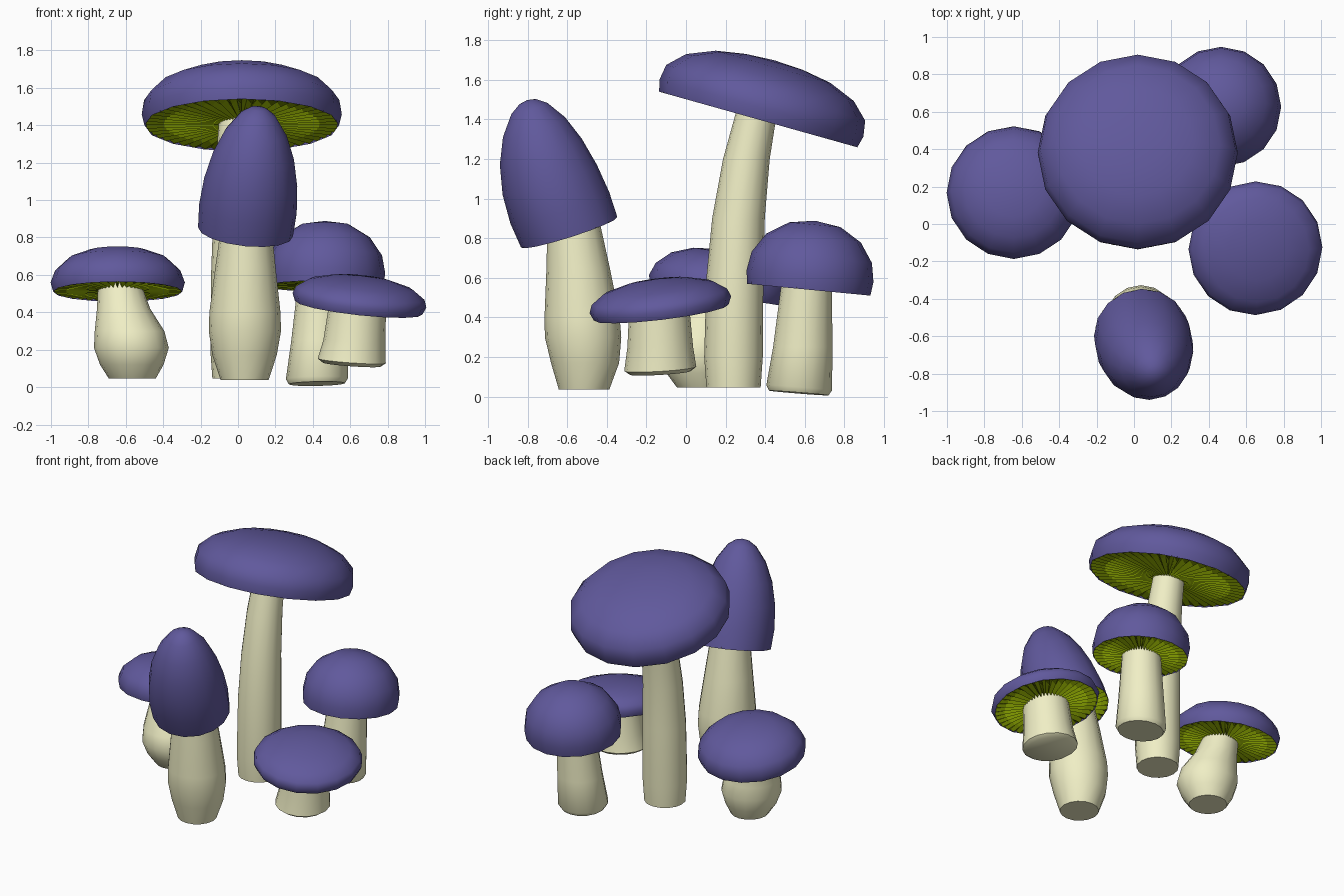
import bpy, bmesh, math
from mathutils import Vector

if "Cube" in bpy.data.objects:
    bpy.data.objects.remove(bpy.data.objects["Cube"])


def material(name, rgb):
    m = bpy.data.materials.new(name)
    m.diffuse_color = (*rgb, 1)
    m.use_nodes = True
    m.node_tree.nodes["Principled BSDF"].inputs["Base Color"].default_value = m.diffuse_color
    return m


CAP = material("purple_cap", (0.118, 0.1, 0.335))
STEM = material("cream_stem", (0.87, 0.86, 0.56))
GILL = material("green_gills", (0.22, 0.32, 0.0))


def loft(name, rings, mat, close_start=False, close_end=False):
    """Skin a list of vertex rings; a one-point ring makes a pole."""
    bm = bmesh.new()
    vs = [[bm.verts.new(p) for p in ring] for ring in rings]
    for a, b in zip(vs, vs[1:]):
        n = max(len(a), len(b))
        for i in range(n):
            j = (i + 1) % n
            if len(b) == 1:
                bm.faces.new((a[i], a[j], b[0]))
            else:
                bm.faces.new((a[i], a[j], b[j], b[i]))
    if close_start:
        bm.faces.new(vs[0][::-1])
    if close_end:
        bm.faces.new(vs[-1])
    bmesh.ops.recalc_face_normals(bm, faces=bm.faces)
    me = bpy.data.meshes.new(name)
    bm.to_mesh(me)
    bm.free()
    me.materials.append(mat)
    ob = bpy.data.objects.new(name, me)
    bpy.context.collection.objects.link(ob)
    return ob


def smooth(ob, angle):
    bpy.ops.object.select_all(action='DESELECT')
    ob.select_set(True)
    bpy.context.view_layer.objects.active = ob
    bpy.ops.object.shade_smooth_by_angle(angle=math.radians(angle))


def circle(n):
    return [(math.cos(2 * math.pi * i / n), math.sin(2 * math.pi * i / n)) for i in range(n)]


def stem(name, path, slope=(0, 0), sides=16):
    """path: (x, y, z, radius) stations; slope tilts the cut at the foot."""
    rings = []
    for k, (x, y, z, r) in enumerate(path):
        t = 1 if k < 2 else 0
        rings.append([(x + c * r, y + s * r, z + t * r * (slope[0] * c + slope[1] * s))
                      for c, s in circle(sides)])
    smooth(loft(name, rings, STEM, True, True), 40)


def cap(name, centre, axis, profile, folds=40, shift=(0, 0), sides=16):
    """profile: (radius, height along axis), rim first, pole last."""
    o, n = Vector(centre), Vector(axis).normalized()
    u = (Vector((1, 0, 0)) - n * n.x).normalized()
    v = n.cross(u)

    def at(c, s, r, h):
        return o + u * c * r + v * s * r + n * h

    top = profile[-1][1]
    rings = []
    for r, h in profile:
        off = Vector((*shift, 0)) * math.sin(math.pi * h / top)
        ring = [(0, 0)] if r == 0 else circle(sides)
        rings.append([at(c, s, r, h) + off for c, s in ring])
    smooth(loft(name + "_cap", rings, CAP), 50)

    # pleated underside: ridges flush with the rim, valleys pushed up
    R = profile[0][0]
    gills = []
    for f, depth in ((0.985, 0.012), (0.8, 0.03), (0.3, 0.03), (0.1, 0.01)):
        gills.append([at(c, s, R * f, depth * (i % 2))
                      for i, (c, s) in enumerate(circle(folds * 2))])
    loft(name + "_gills", gills, GILL, False, True)


# tall mushroom with the wide cap
stem("tall_stem", [(0, .24, .045, .137), (0, .24, .2, .148), (0, .247, .6, .144),
                   (0, .265, .9, .133), (0, .305, 1.2, .118), (.003, .37, 1.5, .1)])
cap("tall", (.02, .365, 1.4), (0, .27, .963),
    [(.52, 0), (.535, .06), (.522, .14), (.44, .22), (.3, .277), (.15, .302), (0, .31)], 48)

# front mushroom with the bell cap
stem("bell_stem", [(.035, -.515, .037, .128), (.035, -.51, .17, .172), (.037, -.52, .3, .193),
                   (.037, -.525, .4, .19), (.04, -.545, .65, .16), (.045, -.57, .9, .13)])
cap("bell", (.04, -.59, .83), (.1, -.3, .945),
    [(.255, 0), (.262, .13), (.25, .28), (.217, .43), (.165, .56), (.095, .66), (.045, .695), (0, .705)],
    32, (0, -.015))

# left mushroom with the bulging stem
stem("left_stem", [(-.565, .08, .045, .125), (-.568, .07, .12, .17), (-.57, .065, .21, .2),
                   (-.58, .07, .3, .186), (-.612, .1, .42, .142), (-.635, .14, .57, .112)])
cap("left", (-.643, .16, .51), (0, .155, .988),
    [(.345, 0), (.359, .05), (.335, .115), (.265, .18), (.16, .22), (0, .237)])

# back right mushroom with the round cap
stem("back_stem", [(.422, .57, .018, .15), (.422, .572, .045, .166), (.435, .59, .25, .15),
                   (.45, .61, .58, .127)], (.02, -.08))
cap("back", (.465, .62, .54), (0, .095, .995),
    [(.313, 0), (.322, .07), (.305, .165), (.24, .262), (.13, .33), (0, .35)])

# right mushroom with the flat cap
stem("right_stem", [(.608, -.13, .12, .155), (.608, -.13, .14, .182), (.622, -.13, .25, .166),
                    (.64, -.135, .45, .152)], (-.07, .06))
cap("right", (.645, -.125, .425), (.11, -.12, 1),
    [(.343, 0), (.36, .04), (.345, .08), (.28, .125), (.16, .157), (0, .172)])
